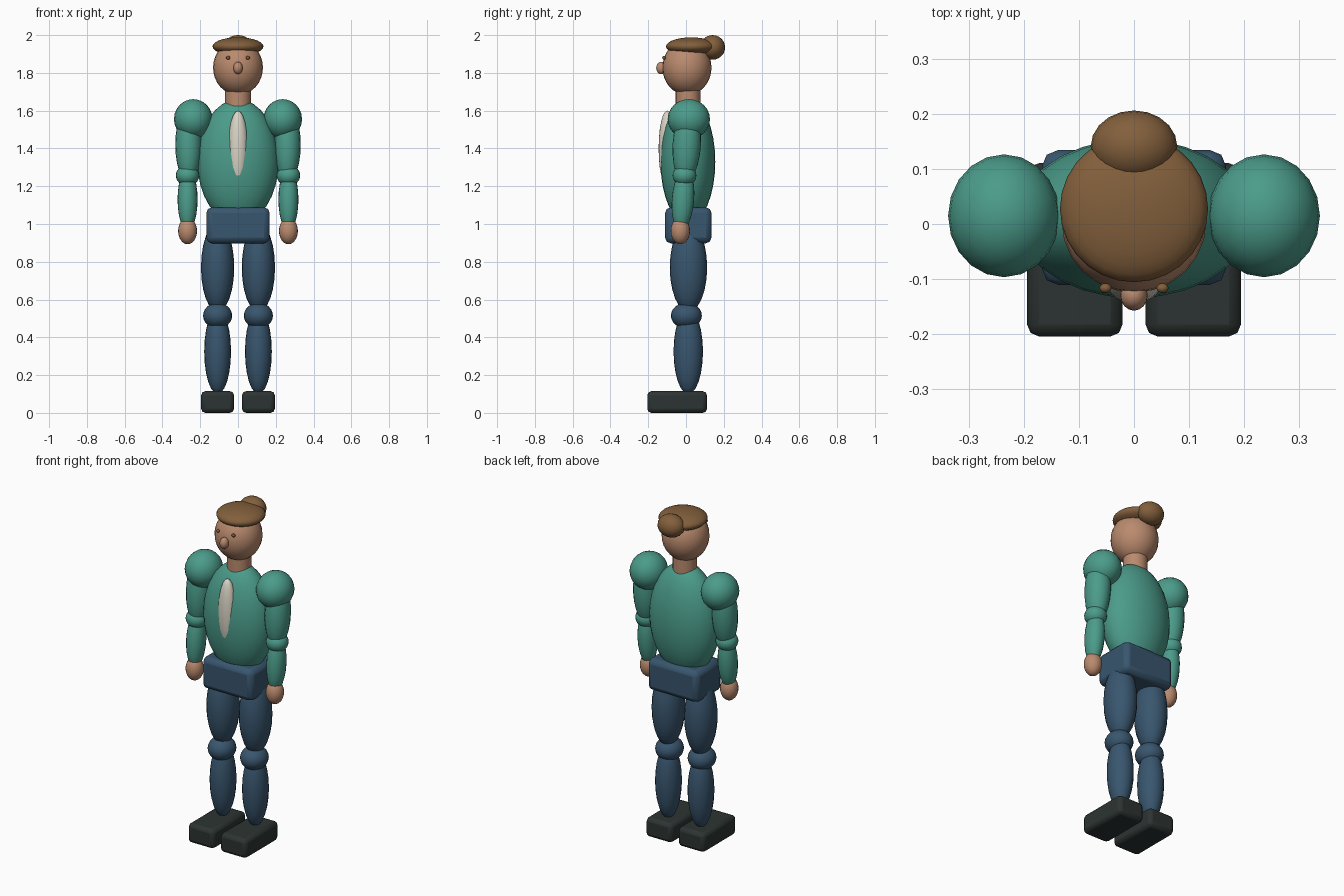
import bpy
import math

if "Cube" in bpy.data.objects:
    bpy.data.objects.remove(bpy.data.objects["Cube"])


def material(name, rgb):
    m = bpy.data.materials.new(name)
    m.diffuse_color = (*rgb, 1)
    m.use_nodes = True
    m.node_tree.nodes["Principled BSDF"].inputs["Base Color"].default_value = m.diffuse_color
    return m


TEAL = material("teal cloth", (0.070, 0.330, 0.255))
BLUE = material("blue denim", (0.040, 0.092, 0.155))
DARK = material("dark leather", (0.025, 0.034, 0.032))
SKIN = material("skin", (0.490, 0.255, 0.155))
HAIR = material("brown hair", (0.225, 0.115, 0.045))
CREAM = material("cream cloth", (0.700, 0.660, 0.560))


def finish(name, mat, scale, angle=60):
    ob = bpy.context.object
    ob.name = name
    ob.scale = scale
    bpy.ops.object.transform_apply(location=False, rotation=False, scale=True)
    ob.data.materials.append(mat)
    bpy.ops.object.shade_smooth_by_angle(angle=math.radians(angle))
    return ob


def ball(name, mat, loc, radii, tilt=(0, 0, 0), seg=20, rings=12):
    bpy.ops.mesh.primitive_uv_sphere_add(segments=seg, ring_count=rings,
                                         location=loc, rotation=tilt)
    return finish(name, mat, radii)


def block(name, mat, loc, size, bevel):
    bpy.ops.mesh.primitive_cube_add(size=1, location=loc)
    ob = finish(name, mat, size, 30)
    b = ob.modifiers.new("rounded edges", 'BEVEL')
    b.width = bevel
    b.segments = 2
    return ob


# Torso, shirt front and hips
ball("torso", TEAL, (0, 0.01, 1.33), (0.215, 0.145, 0.33), seg=28, rings=16)
ball("shirt_front", CREAM, (0, -0.10, 1.40), (0.053, 0.045, 0.20))
block("hips", BLUE, (0, 0.012, 0.993), (0.336, 0.246, 0.19), 0.03)

# Neck and head
bpy.ops.mesh.primitive_cylinder_add(vertices=20, radius=1, depth=1,
                                    location=(0, 0.011, 1.67))
finish("neck", SKIN, (0.068, 0.066, 0.12), 40)
ball("head", SKIN, (0, 0.005, 1.828), (0.132, 0.13, 0.145), seg=24, rings=16)
ball("nose", SKIN, (0, -0.13, 1.826), (0.025, 0.028, 0.033), seg=16, rings=10)
ball("hair_cap", HAIR, (0, 0.028, 1.94), (0.135, 0.134, 0.048), seg=28, rings=14)
ball("hair_bun", HAIR, (0, 0.141, 1.935), (0.079, 0.066, 0.065))

# Paired parts on each side
for side, s in (("left", 1), ("right", -1)):
    ball(side + "_eye", HAIR, (s * 0.052, -0.117, 1.88), (0.011, 0.009, 0.010),
         seg=12, rings=8)

    # Arm
    ball(side + "_shoulder", TEAL, (s * 0.237, 0.015, 1.555), (0.102, 0.112, 0.106))
    ball(side + "_upper_arm", TEAL, (s * 0.262, 0.004, 1.42), (0.070, 0.075, 0.20),
         (-0.06, 0, 0))
    ball(side + "_elbow", TEAL, (s * 0.267, -0.008, 1.257), (0.062, 0.063, 0.056))
    ball(side + "_forearm", TEAL, (s * 0.267, -0.016, 1.13), (0.053, 0.059, 0.165),
         (-0.08, 0, 0))
    ball(side + "_hand", SKIN, (s * 0.267, -0.03, 0.963), (0.050, 0.051, 0.070))

    # Leg
    ball(side + "_thigh", BLUE, (s * 0.108, 0.013, 0.77), (0.088, 0.099, 0.235))
    ball(side + "_knee", BLUE, (s * 0.108, 0.002, 0.515), (0.077, 0.082, 0.068))
    ball(side + "_shin", BLUE, (s * 0.108, 0.012, 0.325), (0.071, 0.078, 0.225))
    block(side + "_shoe", DARK, (s * 0.108, -0.047, 0.0575), (0.174, 0.316, 0.115), 0.022)
